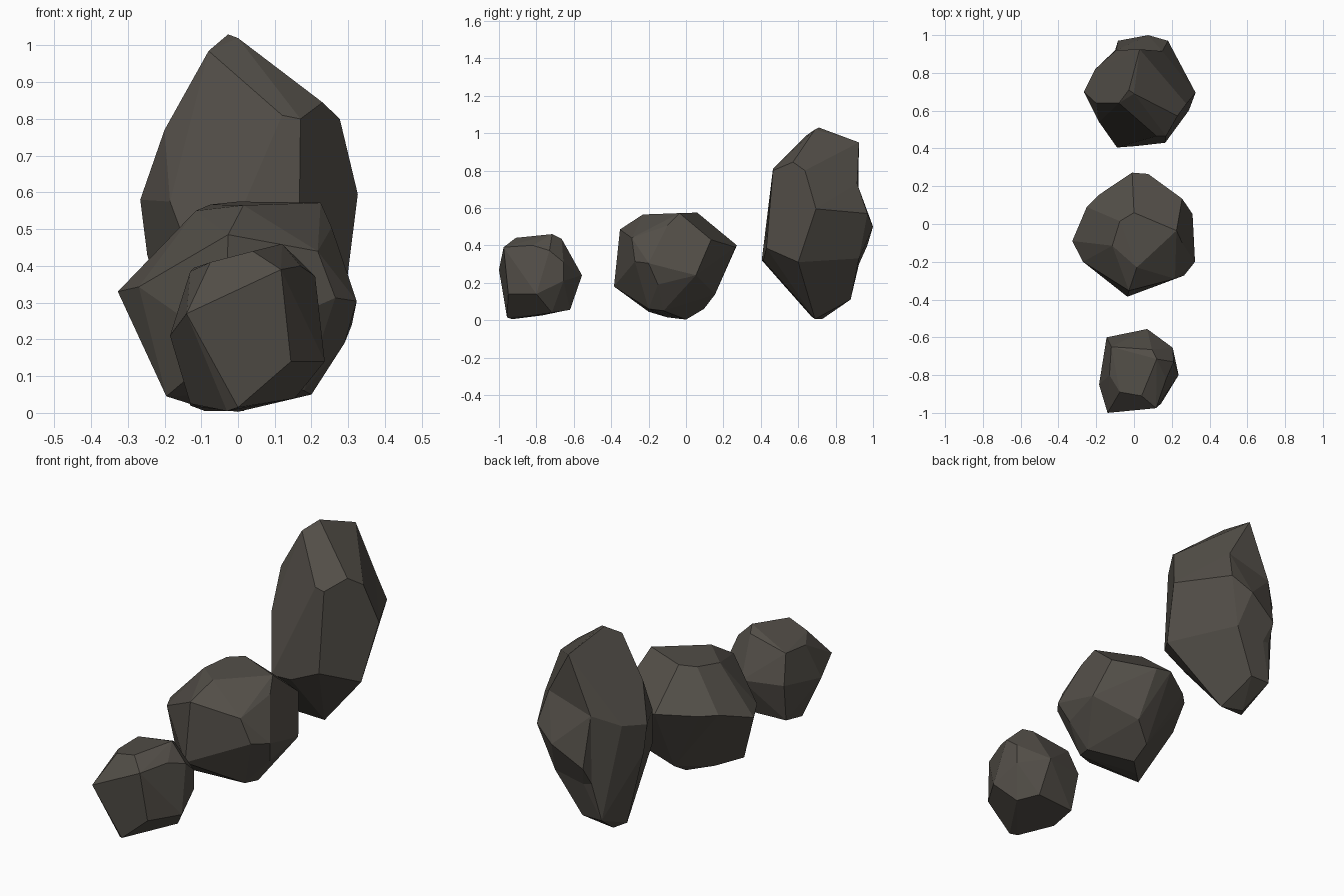
import bpy, bmesh, math

stone = bpy.data.materials.new("dark_stone")
stone.diffuse_color = (0.085, 0.076, 0.064, 1)


def make_rock(name, corners):
    """Wrap a faceted convex shell around the given corners."""
    bm = bmesh.new()
    verts = [bm.verts.new(c) for c in corners]
    res = bmesh.ops.convex_hull(bm, input=verts)
    loose = {v for v in res["geom_interior"] + res["geom_unused"]
             if isinstance(v, bmesh.types.BMVert)}
    bmesh.ops.delete(bm, geom=list(loose), context='VERTS')
    # merge nearly flat triangles into large chiselled facets
    bmesh.ops.dissolve_limit(bm, angle_limit=math.radians(8),
                             verts=bm.verts[:], edges=bm.edges[:])
    bmesh.ops.recalc_face_normals(bm, faces=bm.faces[:])
    me = bpy.data.meshes.new(name)
    bm.to_mesh(me)
    bm.free()
    me.materials.append(stone)
    ob = bpy.data.objects.new(name, me)
    bpy.context.collection.objects.link(ob)
    return ob


# small rock at the front
make_rock("small_rock", [
    (-.14, -1.0, .27), (.117, -.975, .39), (.144, -.95, .14), (0, -.957, .015),
    (.12, -.715, .46), (.095, -.665, .435), (.04, -.91, .44), (-.12, -.65, .395),
    (-.075, -.89, .41), (-.13, -.80, .385), (.17, -.82, .40), (.21, -.73, .372),
    (.236, -.80, .14), (.205, -.655, .31), (.205, -.655, .21), (.07, -.556, .24),
    (.155, -.717, .04), (.09, -.62, .055), (-.03, -.93, .005), (-.13, -.77, .025),
    (-.13, -.638, .053), (-.145, -.60, .25), (-.185, -.85, .21)])

# medium rock in the middle
make_rock("medium_rock", [
    (0, .06, .575), (-.075, .015, .567), (-.115, -.115, .55), (.015, -.23, .565),
    (.225, -.035, .572), (-.027, -.353, .485), (.217, -.29, .44), (.265, -.273, .313),
    (.255, -.10, .505), (.255, .134, .43), (.31, .053, .24), (.323, -.2, .304),
    (.29, -.15, .19), (-.035, -.385, .18), (-.327, -.09, .33), (-.27, -.2, .343),
    (-.25, .09, .39), (-.185, .155, .39), (-.01, .272, .40), (.075, .265, .39),
    (.1, .155, .137), (0, .096, .06), (0, 0, .003), (-.195, -.2, .045),
    (-.1, -.1, .015), (.18, -.2, .06), (.2, -.12, .05)])

# tall rock at the back
tall = make_rock("tall_rock", [
    (-.027, .71, 1.03), (0, .69, 1.02), (-.08, .64, .985), (.03, .925, .95),
    (.12, .465, .81), (.17, .465, .80), (.165, .43, .385), (.23, .572, .845),
    (.277, .636, .80), (.326, .695, .595), (.29, .60, .31), (-.2, .64, .77),
    (-.185, .54, .575), (-.266, .70, .58), (-.247, .70, .43), (-.205, .82, .60),
    (-.09, .405, .32), (.015, .413, .32), (-.13, .67, .02), (-.09, .727, .005),
    (.016, .69, .005), (-.02, .88, .11), (-.13, .88, .11), (.106, .925, .33),
    (-.056, .925, .30), (-.10, .92, .31), (-.095, .92, .66), (.15, .915, .73)])

# shoulder bulging from the rear of the tall rock, fused into it
shoulder = make_rock("rear_shoulder", [
    (-.095, .92, .66), (.15, .915, .73), (.18, .97, .57), (.075, 1.0, .50),
    (-.085, .97, .40), (.326, .695, .595), (.29, .60, .31), (.106, .925, .33),
    (-.056, .925, .30), (-.10, .92, .31), (0, .70, .50)])
fuse = tall.modifiers.new("fuse", 'BOOLEAN')
fuse.operation = 'UNION'
fuse.solver = 'EXACT'
fuse.object = shoulder
deps = bpy.context.evaluated_depsgraph_get()
tall.data = bpy.data.meshes.new_from_object(tall.evaluated_get(deps))
tall.modifiers.clear()
bpy.data.objects.remove(shoulder)
